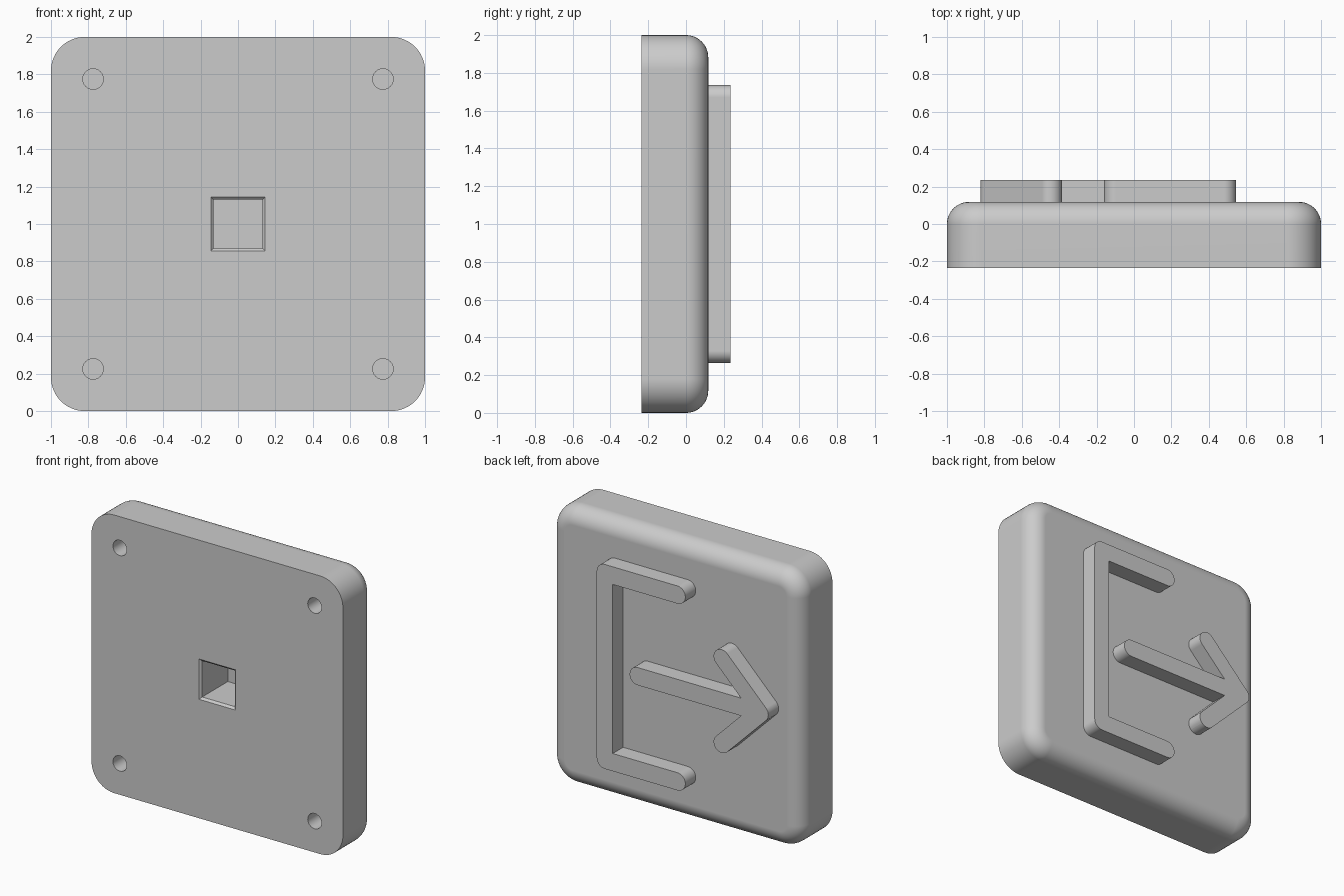
import bpy, bmesh, math
from mathutils import Vector

cube = bpy.data.objects.get("Cube")
if cube:
    bpy.data.objects.remove(cube, do_unlink=True)

grey = bpy.data.materials.new("light_grey")
grey.use_nodes = True
colour = (0.6, 0.6, 0.6, 1)
grey.diffuse_color = colour
grey.node_tree.nodes["Principled BSDF"].inputs["Base Color"].default_value = colour

FRONT, BACK, ICON = -0.236, 0.118, 0.236


def rounded(corners, steps=12):
    """Outline in x, z from (x, z, radius) corners."""
    pts = []
    for i, (x, z, r) in enumerate(corners):
        p = Vector((x, z))
        if r == 0:
            pts.append(p)
            continue
        a = (Vector(corners[i - 1][:2]) - p).normalized()
        b = (Vector(corners[(i + 1) % len(corners)][:2]) - p).normalized()
        half = a.angle(b) / 2
        centre = p + (a + b).normalized() * r / math.sin(half)
        start = p + a * r / math.tan(half) - centre
        end = p + b * r / math.tan(half) - centre
        sweep = start.angle_signed(end)
        for k in range(steps + 1):
            t = -sweep * k / steps
            c, s = math.cos(t), math.sin(t)
            pts.append(centre + Vector((start.x * c - start.y * s, start.x * s + start.y * c)))
    return pts


def square(size, r=0):
    return rounded([(size, size, r), (-size, size, r), (-size, -size, r), (size, -size, r)])


def loft(name, rings):
    """Closed solid through (outline, y) rings, centred on height 1."""
    bm = bmesh.new()
    loops = [[bm.verts.new((p.x, y, 1 + p.y)) for p in outline] for outline, y in rings]
    for lo, hi in zip(loops, loops[1:]):
        for i in range(len(lo)):
            bm.faces.new((lo[i - 1], lo[i], hi[i], hi[i - 1]))
    bm.faces.new(loops[0])
    bm.faces.new(loops[-1])
    bmesh.ops.remove_doubles(bm, verts=bm.verts, dist=1e-5)
    bmesh.ops.recalc_face_normals(bm, faces=bm.faces)
    mesh = bpy.data.meshes.new(name)
    bm.to_mesh(mesh)
    bm.free()
    mesh.materials.append(grey)
    obj = bpy.data.objects.new(name, mesh)
    bpy.context.collection.objects.link(obj)
    return obj


def activate(obj):
    bpy.ops.object.select_all(action="DESELECT")
    obj.select_set(True)
    bpy.context.view_layer.objects.active = obj


def smooth(obj):
    activate(obj)
    bpy.ops.object.shade_smooth_by_angle(angle=math.radians(30))
    weighted = obj.modifiers.new("flat_face_normals", "WEIGHTED_NORMAL")
    weighted.keep_sharp = True


# Tile body with a rounded back rim
corner, fillet = 0.18, 0.118
rings = [(square(1, corner), FRONT)]
for k in range(13):
    a = math.pi / 2 * k / 12
    inset = fillet * (1 - math.cos(a))
    rings.append((square(1 - inset, corner - inset), BACK - fillet + fillet * math.sin(a)))
body = loft("tile_body", rings)

# Square socket with a flared mouth, and four screw holes
cutters = [loft("socket_cutter", [(square(0.165), FRONT - 0.02), (square(0.145), FRONT),
                                  (square(0.13), FRONT + 0.015), (square(0.13), 0.07)])]
for sx in (-1, 1):
    for sz in (-1, 1):
        circle = [Vector((sx * 0.775 + 0.055 * math.cos(math.tau * k / 32),
                          sz * 0.775 + 0.055 * math.sin(math.tau * k / 32))) for k in range(32)]
        cutters.append(loft("screw_hole_cutter", [(circle, FRONT - 0.02), (circle, -0.04)]))
for cutter in cutters:
    cutter.hide_render = True
    cut = body.modifiers.new("cut", "BOOLEAN")
    cut.operation, cut.solver, cut.object = "DIFFERENCE", "EXACT", cutter
    activate(body)
    bpy.ops.object.modifier_apply(modifier=cut.name)
    bpy.data.objects.remove(cutter, do_unlink=True)
smooth(body)

# Raised symbol strokes, given as the upper half and mirrored downwards
h = 0.0635


def raised(name, upper):
    lower = [(x, -z, r) for x, z, r in reversed(upper) if z > 0]
    smooth(loft(name, [(rounded(upper + lower), BACK - 0.01), (rounded(upper + lower), ICON)]))


# Open bracket
outer_x, end_x, top = 0.545, -0.16, 0.735
inner_x, inner_z = outer_x - 2 * h, top - 2 * h
raised("bracket", [(inner_x, inner_z, 0), (end_x, inner_z, h * 0.999),
                   (end_x, top, h * 0.999), (outer_x, top, h)])

# Arrow with diagonal head strokes
tip = -0.82 + h
d = h / math.sqrt(2)
cap = Vector((-0.385 - h, -0.385 - h - tip))
raised("arrow", [(tip - h * math.sqrt(2), 0, h),
                 (cap.x, cap.y + 2 * d, h * 0.999), (cap.x + 2 * d, cap.y, h * 0.999),
                 (tip + h * math.sqrt(2) + h, h, 0), (0.283, h, h * 0.999)])
